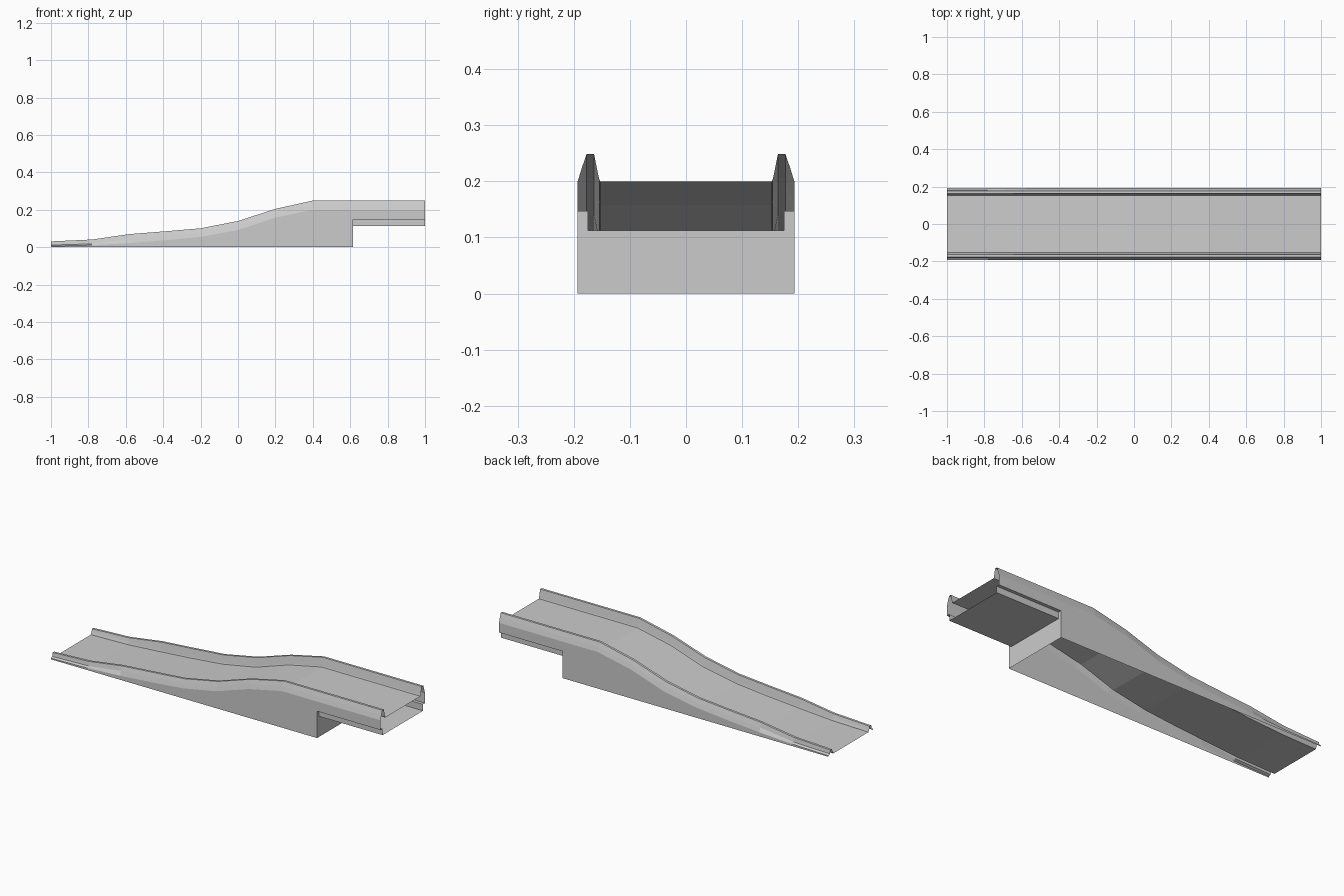
import bpy, bmesh

if "Cube" in bpy.data.objects:
    bpy.data.objects.remove(bpy.data.objects["Cube"])

# stations along the ramp: x, deck z, barrier top z
STATIONS = [(-1, .003, .031), (-.78, .008, .041), (-.58, .022, .070), (-.4, .036, .084),
            (-.2, .055, .101), (0, .092, .140), (.2, .158, .205), (.4, .2, .249),
            (.615, .2, .249), (1, .2, .249)]
OUT, LEDGE, SLAB_Z, LEDGE_Z = .193, .175, .112, .147


def loft(name, rows, mirror=True):
    """Skin a list of equal-length point rows, optionally mirrored across y."""
    bm = bmesh.new()
    grid = [[bm.verts.new(p) for p in row] for row in rows]
    for a, b in zip(grid, grid[1:]):
        for j in range(len(a) - 1):
            bm.faces.new((a[j], b[j], b[j + 1], a[j + 1]))
    me = bpy.data.meshes.new(name)
    bm.to_mesh(me)
    bm.free()
    ob = bpy.data.objects.new(name, me)
    bpy.context.collection.objects.link(ob)
    if mirror:
        m = ob.modifiers.new("mirror", 'MIRROR')
        m.use_axis = (False, True, False)
    return ob


def barrier_section(x, d, t):
    h = t - d
    # low end has a flared foot on the outside; further up it is a straight slope
    low = x < -.6
    mid = (.181, d + .3 * h) if low else (.1855, (d + t) / 2)
    return [(x, y, z) for y, z in [(.153, d), (.155, d + .005), (.158, d + .4 * h), (.164, t),
                                   (.177, t), mid, (OUT, d + (.003 if low else 0))]]


# road surface
loft("deck", [[(x, y, d) for y in (0, .153)] for x, d, t in STATIONS])

# parapets on both edges
loft("barrier", [barrier_section(*s) for s in STATIONS])

# ramp side walls down to the ground, up to the abutment
loft("side_wall", [[barrier_section(*s)[-1], (s[0], OUT, 0)] for s in STATIONS[:-1]])

# bridge span: outer fascia, ledge, girder side and soffit, open at the end
loft("span_underside", [[(x, y, z) for y, z in [(OUT, .2), (OUT, LEDGE_Z), (LEDGE, LEDGE_Z),
                                              (LEDGE, SLAB_Z), (0, SLAB_Z)]] for x in (.615, 1)])

# abutment wall below the span
me = bpy.data.meshes.new("abutment_wall")
outline = [(0, 0), (OUT, 0), (OUT, LEDGE_Z), (LEDGE, LEDGE_Z), (LEDGE, SLAB_Z), (0, SLAB_Z)]
me.from_pydata([(.615, y, z) for y, z in outline], [], [tuple(range(6))])
wall = bpy.data.objects.new("abutment_wall", me)
bpy.context.collection.objects.link(wall)
wall.modifiers.new("mirror", 'MIRROR').use_axis = (False, True, False)
